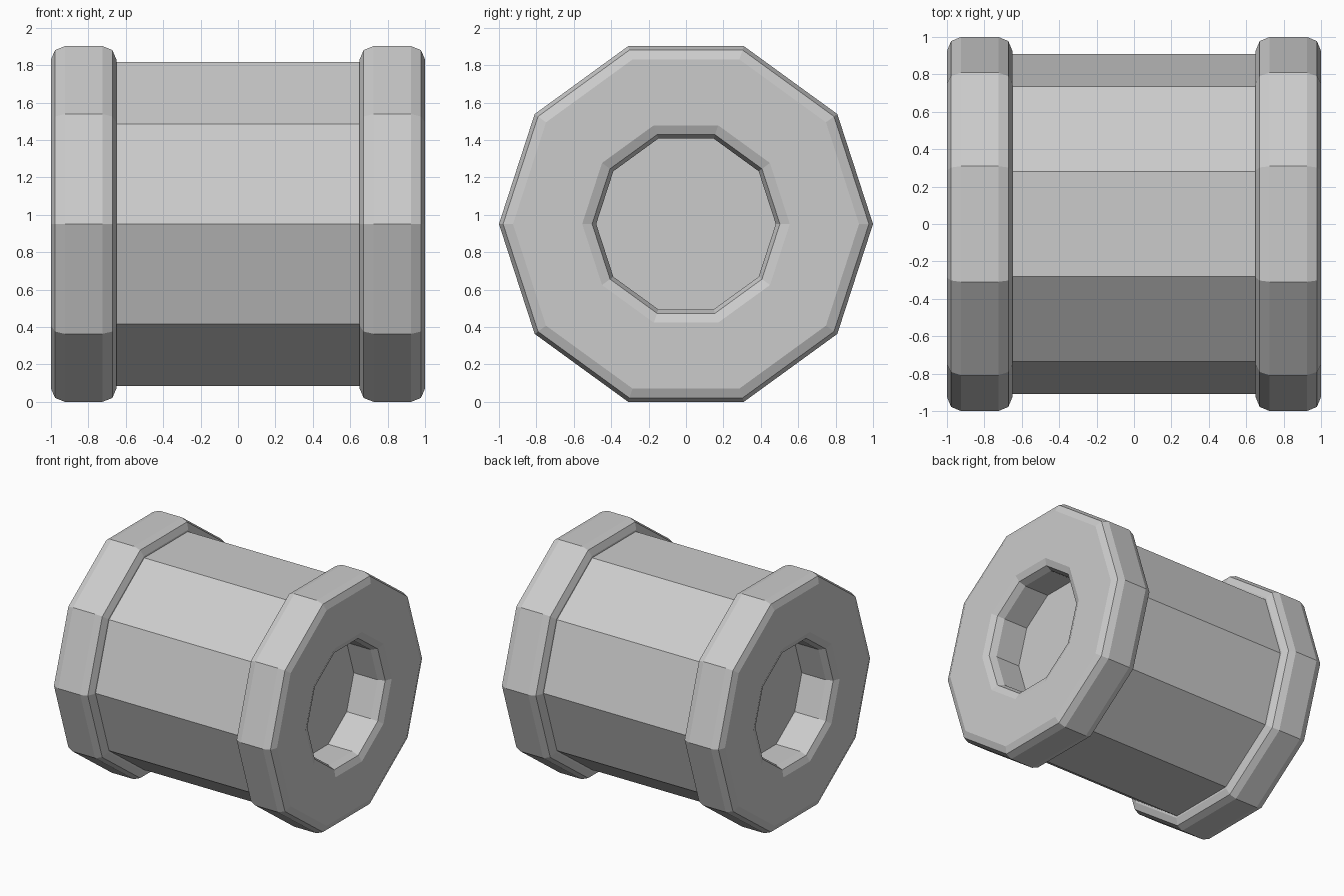
import bpy, bmesh, math

if "Cube" in bpy.data.objects:
    bpy.data.objects.remove(bpy.data.objects["Cube"])

SIDES = 10
AXIS_Z = math.sin(math.radians(72))   # decagon with corners at +-y rests on z = 0


def lathe(name, profile, closed):
    """Spin (x, radius) points around the x axis into a flat-faced ten-sided solid."""
    bm = bmesh.new()
    rings = []
    for x, r in profile:
        angles = [2 * math.pi * i / SIDES for i in range(SIDES)]
        rings.append([bm.verts.new((x, r * math.cos(a), AXIS_Z + r * math.sin(a))) for a in angles])
    pairs = list(zip(rings, rings[1:]))
    if closed:
        pairs.append((rings[-1], rings[0]))
    else:
        bm.faces.new(rings[0])
        bm.faces.new(rings[-1])
    for a, b in pairs:
        for i in range(SIDES):
            j = (i + 1) % SIDES
            bm.faces.new((a[i], a[j], b[j], b[i]))
    bmesh.ops.recalc_face_normals(bm, faces=bm.faces)
    mesh = bpy.data.meshes.new(name)
    bm.to_mesh(mesh)
    bm.free()
    obj = bpy.data.objects.new(name, mesh)
    bpy.context.collection.objects.link(obj)
    return obj


# Main drum, whose ends form the floors of the end recesses
lathe("drum_body", [(-0.71, 0.91), (0.71, 0.91)], closed=False)

# Rounded end collars with a bevelled central opening
W, M = 0.075, 0.022   # bevel width and mid-point offset
collar = [
    (0.65, 0.48), (0.65, 1 - W), (0.65 + M, 1 - M), (0.65 + W, 1),
    (1 - W, 1), (1 - M, 1 - M), (1, 1 - W),
    (1, 0.48 + W), (1 - M, 0.48 + M), (1 - W, 0.48),
]
for side, label in ((-1, "left"), (1, "right")):
    lathe(label + "_collar", [(side * x, r) for x, r in collar], closed=True)
